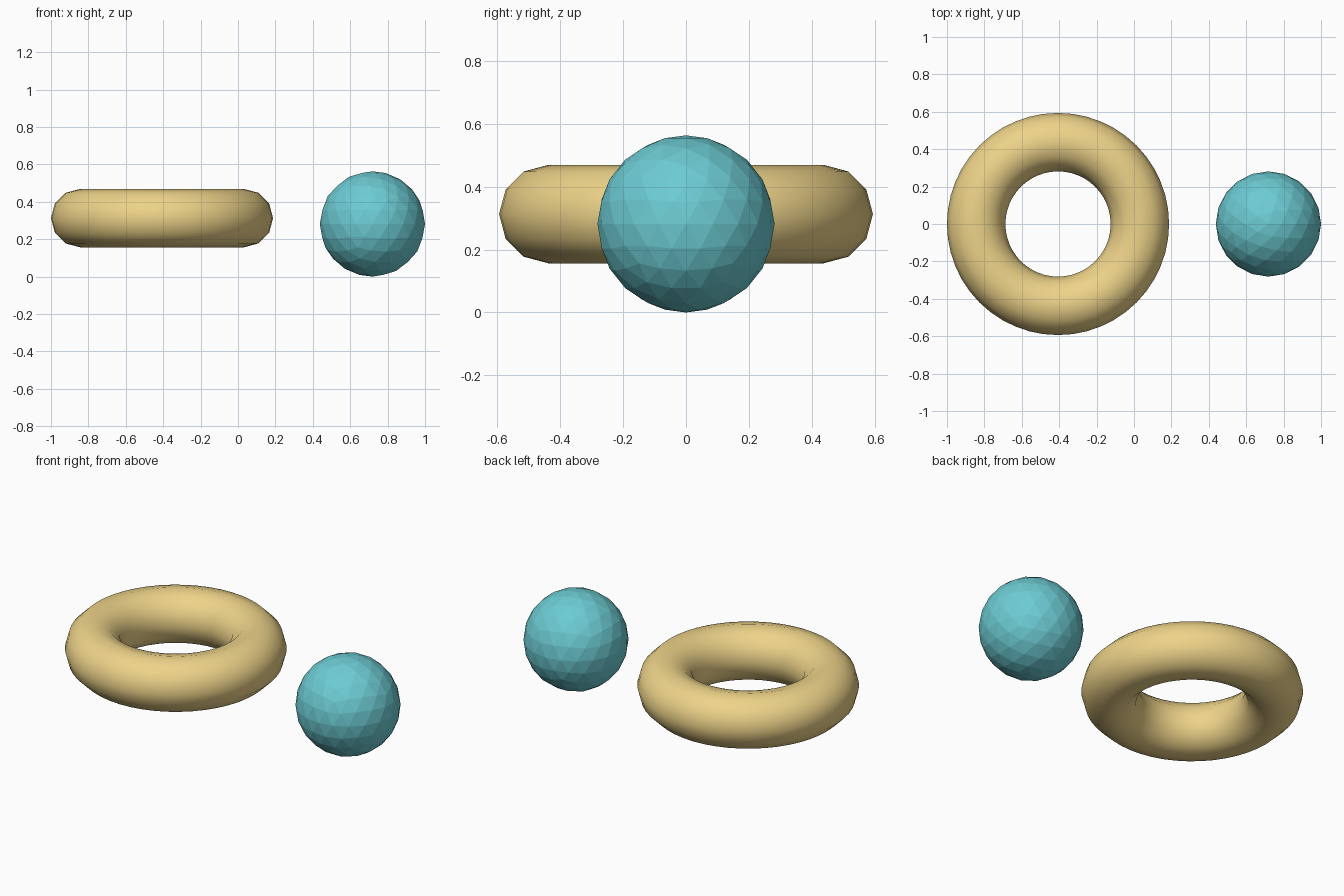
import bpy

if "Cube" in bpy.data.objects:
    bpy.data.objects.remove(bpy.data.objects["Cube"])


def finish(name, color, smooth):
    """Name the active object, set its shading and give it a plain colour."""
    ob = bpy.context.object
    ob.name = ob.data.name = name
    mat = bpy.data.materials.new(name + "_colour")
    mat.diffuse_color = (*color, 1)
    mat.use_nodes = True
    mat.node_tree.nodes["Principled BSDF"].inputs["Base Color"].default_value = mat.diffuse_color
    ob.data.materials.append(mat)
    if smooth:
        bpy.ops.object.shade_smooth()
    else:
        bpy.ops.object.shade_flat()
    return ob


# Smooth ring, lying flat and floating above the base plane
bpy.ops.mesh.primitive_torus_add(
    major_radius=0.4375, minor_radius=0.15625,
    major_segments=48, minor_segments=12,
    location=(-0.40625, 0, 0.3125))
finish("ring", (0.85, 0.65, 0.25), True)

# Faceted ball, resting on the base plane
bpy.ops.mesh.primitive_ico_sphere_add(
    subdivisions=3, radius=0.28125,
    location=(0.71875, 0, 0.28125))
finish("ball", (0.15, 0.6, 0.65), False)
